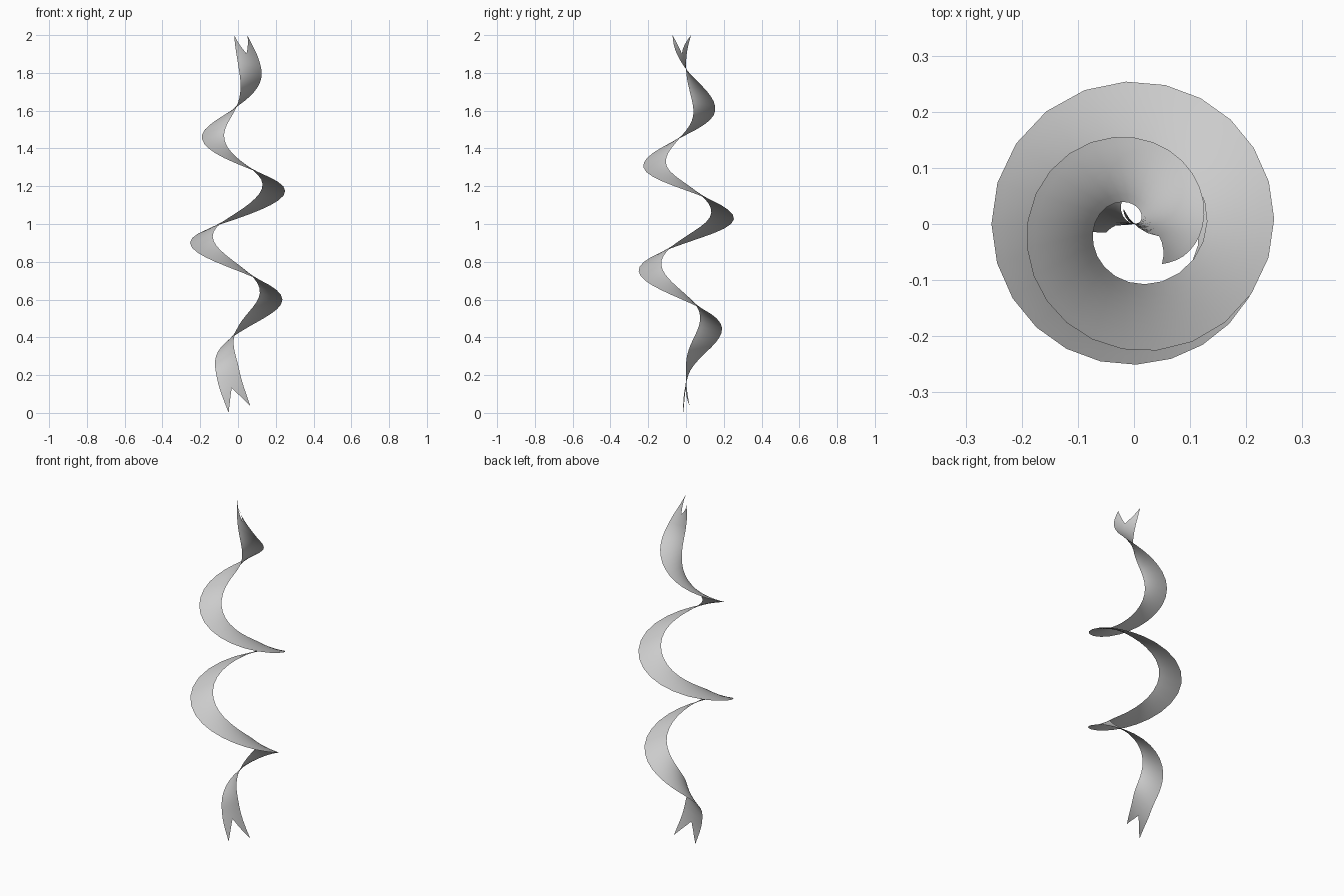
import bpy, bmesh
from math import sin, cos, radians

if "Cube" in bpy.data.objects:
    bpy.data.objects.remove(bpy.data.objects["Cube"])

# Outer edge of the ribbon: height, angle (degrees), radius
KEYS = [
    (0.00, 197, 0.052), (0.13, 183, 0.098), (0.25, 162, 0.128), (0.44, 81, 0.193),
    (0.60, -5, 0.236), (0.755, -92, 0.251), (0.90, -180, 0.254), (1.03, -270, 0.254),
    (1.175, -358, 0.250), (1.31, -446, 0.227), (1.46, -533, 0.193), (1.61, -622, 0.157),
    (1.79, -708, 0.128), (1.90, -746, 0.110), (2.00, -775, 0.087),
]
WIDTH = 0.12
ROWS = 80
COLS = 8


def slope(i, c):
    a, b = KEYS[max(i - 1, 0)], KEYS[min(i + 1, len(KEYS) - 1)]
    return (b[c] - a[c]) / (b[0] - a[0])


def sample(z, c):
    # Smooth cubic interpolation between the keys
    i = 0
    while i < len(KEYS) - 2 and z > KEYS[i + 1][0]:
        i += 1
    h = KEYS[i + 1][0] - KEYS[i][0]
    t = (z - KEYS[i][0]) / h
    return ((2*t**3 - 3*t**2 + 1) * KEYS[i][c] + (t**3 - 2*t**2 + t) * h * slope(i, c)
            + (3*t**2 - 2*t**3) * KEYS[i + 1][c] + (t**3 - t**2) * h * slope(i + 1, c))


def ribbon_point(z, u):
    # u runs from the outer edge (0) to the inner edge (1)
    a, r = radians(sample(z, 1)), sample(z, 2) - WIDTH * u
    lift = 0.035 * u * min(1, (2 - z) / 0.8)
    return r * cos(a), r * sin(a), z + lift


# Twisting ribbon with a swallowtail notch at each end
bm = bmesh.new()
grid = []
for i in range(ROWS + 1):
    row = []
    for j in range(COLS + 1):
        u = j / COLS
        notch = 1 - abs(2 * u - 1)
        z = 2 * i / ROWS
        z += notch * (0.115 * max(0, 1 - i / 7) - 0.10 * max(0, 1 - (ROWS - i) / 7))
        row.append(bm.verts.new(ribbon_point(z, u)))
    grid.append(row)
for a, b in zip(grid, grid[1:]):
    for j in range(COLS):
        bm.faces.new((a[j], a[j + 1], b[j + 1], b[j]))

mesh = bpy.data.meshes.new("spiral_ribbon")
bm.to_mesh(mesh)
bm.free()
mesh.shade_smooth()
bpy.context.collection.objects.link(bpy.data.objects.new("spiral_ribbon", mesh))
